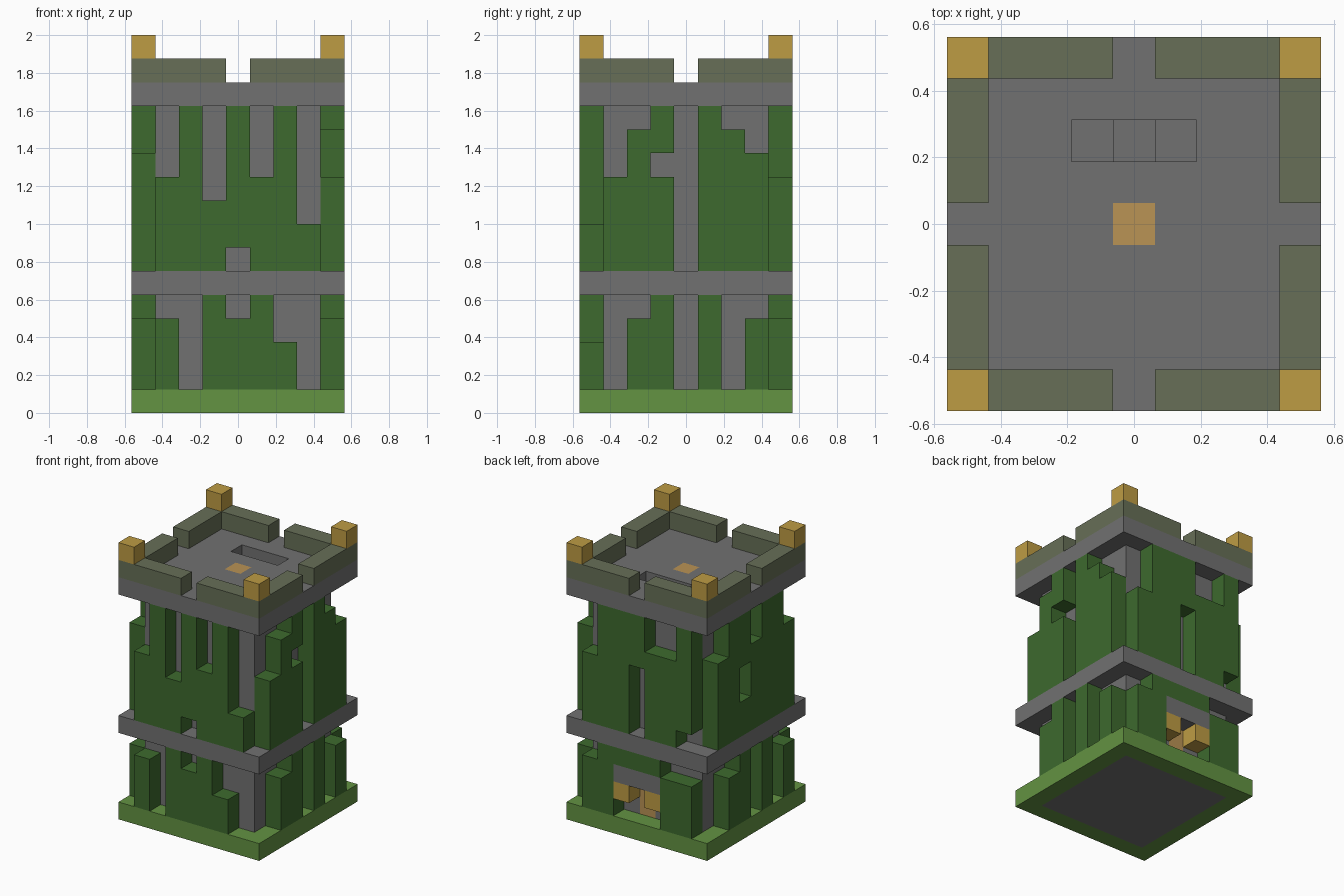
import bpy
import bmesh
from itertools import product
from mathutils import Vector

if "Cube" in bpy.data.objects:
    bpy.data.objects.remove(bpy.data.objects["Cube"], do_unlink=True)

UNIT = 0.125     # edge of one block
N = 9            # blocks across the footprint
LAST, MID = N - 1, N // 2


def material(name, rgb):
    linear = [((c / 255 + 0.055) / 1.055) ** 2.4 for c in rgb]
    mat = bpy.data.materials.new(name)
    mat.use_nodes = True
    mat.diffuse_color = (*linear, 1)
    bsdf = mat.node_tree.nodes["Principled BSDF"]
    bsdf.inputs["Base Color"].default_value = (*linear, 1)
    bsdf.inputs["Roughness"].default_value = 0.9
    return mat


stone = material("grey_stone", (113, 113, 113))
leaf = material("dark_leaf_green", (61, 106, 46))
grass = material("grass_green", (99, 147, 66))
moss = material("mossy_stone", (103, 111, 87))
gold = material("gold", (190, 156, 68))
wood = material("tan_wood", (186, 147, 85))


def box(xs, ys, zs):
    """Set of block cells filling three ranges."""
    return set(product(xs, ys, zs))


def build(name, cells, mat):
    """Turn block cells into one mesh, keeping only the outer skin."""
    bm = bmesh.new()
    for cell in cells:
        for axis, step in product(range(3), (-1, 1)):
            beside = list(cell)
            beside[axis] += step
            if tuple(beside) in cells:
                continue
            normal, u, v = Vector(), Vector(), Vector()
            normal[axis] = step
            u[(axis + 1) % 3] = 1
            v[(axis + 2) % 3] = step
            centre = Vector(cell) - Vector((MID, MID, -0.5))
            corners = [centre + (normal + a * u + b * v) / 2
                       for a, b in ((-1, -1), (1, -1), (1, 1), (-1, 1))]
            bm.faces.new([bm.verts.new(c * UNIT) for c in corners])
    bmesh.ops.remove_doubles(bm, verts=bm.verts, dist=0.001)
    mesh = bpy.data.meshes.new(name)
    bm.to_mesh(mesh)
    bm.free()
    mesh.materials.append(mat)
    obj = bpy.data.objects.new(name, mesh)
    bpy.context.collection.objects.link(obj)


full, inner = range(N), range(1, LAST)
middle = range(MID - 1, MID + 2)

# Tower body, with the door set in the back wall
door = box([MID], [LAST - 1], (1, 2))
wall = box(inner, inner, range(13)) - door

# Stairwell stepping down from the roof
stairwell = {(x, 6, z) for i, x in enumerate(middle) for z in range(11 + i, 14)}
hatch = box([MID], [MID], [13])
roof = box(full, full, [13]) - stairwell - hatch
build("tower_wall", wall - stairwell, stone)
build("roof", roof, stone)
build("roof_hatch", hatch, wood)
build("door", door, wood)

# Grass plinth and stone ledge around the body
build("grass_base", box(full, full, [0]) - box(inner, inner, [0]), grass)
build("stone_ledge", box(full, full, [5]) - box(inner, inner, [5]), stone)

# Battlements with a gap in the middle of each side
ring = box(full, full, [14]) - box(inner, inner, [14])
build("battlements", {c for c in ring if MID not in c[:2]}, moss)
build("corner_caps", box((0, LAST), (0, LAST), [15]), gold)

# Door surround
build("door_lintel", box(middle, [LAST], [3]), stone)
build("door_lamps", box((MID - 1, MID + 1), [LAST], [2]), gold)


# Ivy: top of each column below and above the ledge, then missing blocks
def ivy(name, place, lower, upper, gaps):
    cells = set()
    for i, (low, high) in enumerate(zip(lower, upper), start=1):
        for z in (*range(1, low), *range(6, high)):
            if (i, z) not in gaps:
                cells.add((*place(i), z))
    build(name, cells, leaf)


ivy("front_ivy", lambda i: (i, 0),
    (4, 1, 5, 4, 5, 3, 1), (10, 13, 9, 13, 10, 13, 8), {(MID, 6)})
ivy("right_side_ivy", lambda i: (LAST, i),
    (1, 4, 5, 1, 5, 1, 4), (10, 12, 13, 6, 13, 12, 11), {(3, 10)})
ivy("back_ivy", lambda i: (i, LAST),
    (4, 4, 5, 5, 5, 5, 4), (13, 11, 11, 13, 13, 13, 10),
    {(1, 6)} | set(product([MID], range(6, 10))) | set(product(middle, range(1, 4))))
ivy("left_side_ivy", lambda i: (0, i),
    (4, 1, 5, 1, 5, 4, 1), (11, 13, 13, 11, 13, 13, 11), {(5, 8), (5, 9)})
